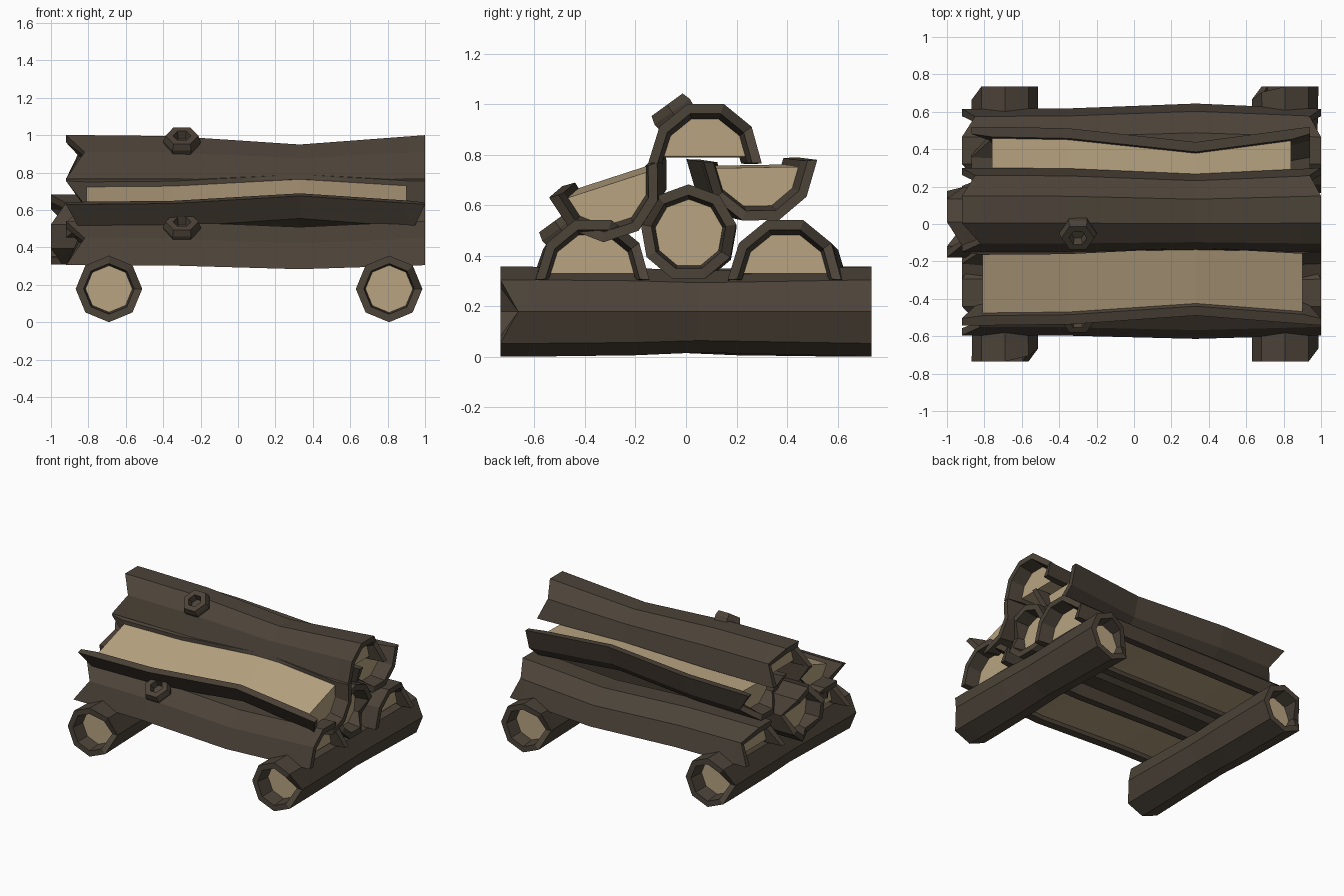
import bpy, bmesh, math
from mathutils import Matrix, Vector

if "Cube" in bpy.data.objects:
    bpy.data.objects.remove(bpy.data.objects["Cube"])


def material(name, rgb):
    m = bpy.data.materials.new(name)
    m.diffuse_color = (*rgb, 1)
    m.use_nodes = True
    m.node_tree.nodes["Principled BSDF"].inputs["Base Color"].default_value = m.diffuse_color
    return m


BARK = material("dark bark", (0.072, 0.056, 0.040))
WOOD = material("pale cut wood", (0.48, 0.37, 0.22))

# Cross-section of a split log (u across, v towards the bark side)
HALF = [(0.225, -0.01), (0.185, 0.135), (0.075, 0.225),
        (-0.07, 0.225), (-0.18, 0.135), (-0.225, -0.01)]


def ring(n, r, turn=0.0):
    return [(r * math.cos(2 * math.pi * i / n + turn),
             r * math.sin(2 * math.pi * i / n + turn)) for i in range(n)]


def finish(name, bm, mat, matrix):
    bmesh.ops.recalc_face_normals(bm, faces=bm.faces)
    me = bpy.data.meshes.new(name)
    bm.to_mesh(me)
    bm.free()
    me.materials.append(mat)
    ob = bpy.data.objects.new(name, me)
    ob.matrix_world = matrix
    bpy.context.collection.objects.link(ob)
    return ob


def strip(bm, a, b, closed):
    n = len(a)
    for i in range(n if closed else n - 1):
        j = (i + 1) % n
        bm.faces.new((a[i], a[j], b[j], b[i]))


def shell(name, profile, closed, stations, matrix, left, right):
    """Bark tube or half tube. Station: (x, (shift u, shift v, scale u, scale v), inner)."""
    bm = bmesh.new()
    outs, ins = [], []
    for k, (x, (du, dv, su, sv), inner) in enumerate(stations):
        pull = {0: left, len(stations) - 1: right}.get(k, {})
        sign = 1 if k == 0 else -1
        for rows, s in ((outs, 1), (ins, inner)):
            rows.append([bm.verts.new((x + sign * pull.get(i, 0), u * su * s + du, v * sv * s + dv))
                         for i, (u, v) in enumerate(profile)])
    for k in range(len(stations) - 1):
        strip(bm, outs[k], outs[k + 1], closed)
        strip(bm, ins[k], ins[k + 1], closed)
        if not closed:                      # long lips beside the split face
            for e in (0, -1):
                bm.faces.new((outs[k][e], outs[k + 1][e], ins[k + 1][e], ins[k][e]))
    for e in (0, -1):                       # end rims
        strip(bm, outs[e], ins[e], closed)
    return finish(name, bm, BARK, matrix)


def core(name, profile, closed, stations, matrix):
    """Solid pale wood inside the bark, set back from the ends."""
    bm = bmesh.new()
    rows = []
    for x, (du, dv, su, sv), inner in stations:
        s = inner + 0.01
        row = []
        for i, (u, v) in enumerate(profile):
            flat = not closed and i in (0, len(profile) - 1)
            row.append(bm.verts.new((x, u * su * s + du, (0.018 if flat else v * sv * s) + dv)))
        rows.append(row)
    for a, b in zip(rows, rows[1:]):
        strip(bm, a, b, True)
    bm.faces.new(rows[0])
    bm.faces.new(rows[-1])
    return finish(name, bm, WOOD, matrix)


def make_log(name, profile, closed, x0, x1, bends, matrix, left, right, inner=0.76, flare=0.07):
    (xa, ba), (xb, bb) = bends
    rest = (0, 0, 1, 1)
    f = 0.1 / (x1 - xb)                     # station just inside the right end
    near = tuple(r + (b - r) * f for r, b in zip(rest, bb))
    st = [(x0, rest, inner + flare), (x0 + 0.11, rest, inner), (xa, ba, inner),
          (xb, bb, inner), (x1 - 0.1, near, inner), (x1, rest, inner + flare)]
    shell(name + "_bark", profile, closed, st, matrix, left, right)
    core(name + "_wood", profile, closed, st[1:-1], matrix)


def along_x(y, z, deg=0.0):
    return Matrix.Translation((0, y, z)) @ Matrix.Rotation(math.radians(deg), 4, 'X')


# Two round logs lying crosswise as the base
for name, x, turn in (("left_base_log", -0.69, -90), ("right_base_log", 0.808, 90)):
    m = Matrix.Translation((x, 0, 0.178)) @ Matrix.Rotation(math.radians(turn), 4, 'Z')
    make_log(name, ring(8, 0.178, math.pi / 2), True, -0.735, 0.735,
             ((-0.2, (0, 0, 0.97, 0.97)), (0.05, (0, 0, 0.93, 0.91))), m,
             {2: 0.07}, {7: 0.03, 6: 0.07}, 0.71, 0.05)

# Split logs: name, y, z, turn, ends, bend at the right-hand third
for name, y, z, deg, x0, x1, bend in (
        ("lower_front_split_log", -0.37, 0.315, 0, -0.92, 1.0, (-0.01, -0.022, 1.04, 0.96)),
        ("lower_back_split_log", 0.39, 0.315, 0, -0.92, 1.0, (0.02, -0.022, 1.04, 0.96)),
        ("upper_front_split_log", -0.325, 0.69, 198, -0.92, 1.0, (-0.055, -0.027, 0.96, 0.96)),
        ("upper_back_split_log", 0.295, 0.765, 181, -0.87, 0.94, (0.075, -0.012, 0.97, 0.97)),
        ("top_split_log", 0.075, 0.775, 0, -0.92, 1.0, (-0.01, -0.005, 0.9, 0.8))):
    half_way = tuple(r + (b - r) * 0.1 for r, b in zip((0, 0, 1, 1), bend))
    make_log(name, HALF, False, x0, x1, ((-0.35, half_way), (0.33, bend)),
             along_x(y, z, deg), {4: 0.1, 1: 0.07}, {1: 0.06})

# Round log in the middle of the stack
make_log("middle_round_log", ring(9, 0.192, math.pi / 2), True, -1.0, 0.95,
         ((-0.35, (0, 0, 0.98, 0.98)), (0.33, (0.01, -0.015, 0.95, 0.95))),
         along_x(0.01, 0.49), {1: 0.08, 4: 0.06, 7: 0.09}, {2: 0.06, 6: 0.07}, 0.71)


# Hollow branch stubs on the bark
def knot(name, y, z):
    axis = Vector((0, -0.59, 0.81))
    m = Matrix.Translation((-0.3, y, z)) @ axis.to_track_quat('Z', 'Y').to_matrix().to_4x4()
    bm = bmesh.new()
    rows = [[bm.verts.new((u, v, h)) for u, v in ring(6, r)]
            for r, h in ((0.09, -0.09), (0.1, -0.02), (0.088, 0.015), (0.048, 0.015), (0.038, -0.03))]
    for a, b in zip(rows, rows[1:]):
        strip(bm, a, b, True)
    bm.faces.new(rows[0])
    bm.faces.new(rows[-1])
    finish(name, bm, BARK, m)


knot("top_knot", -0.066, 0.985)
knot("lower_front_knot", -0.511, 0.525)
